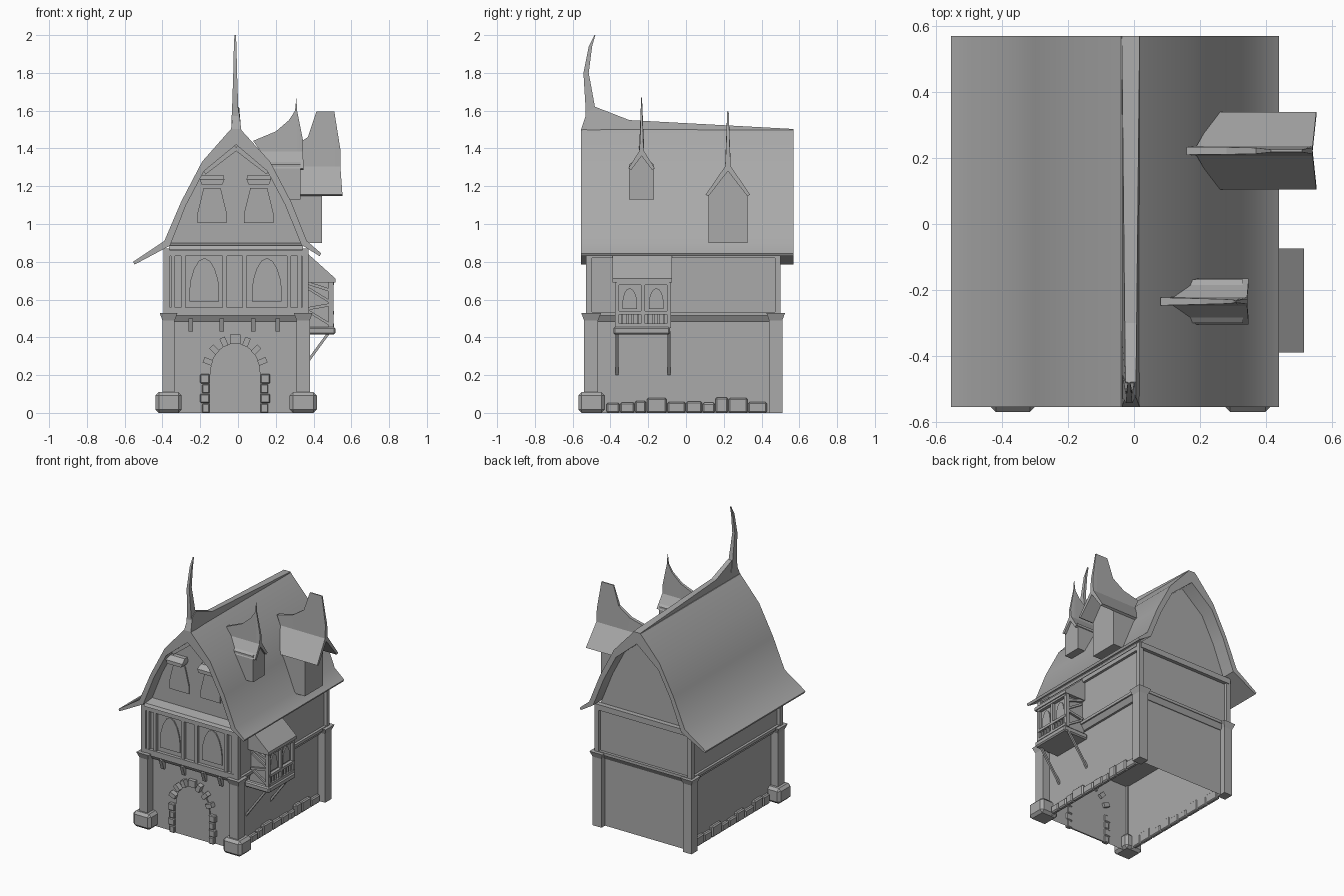
import bpy, bmesh, math, random
from mathutils import Vector, Matrix

random.seed(4)
cube = bpy.data.objects.get("Cube")
if cube:
    bpy.data.objects.remove(cube, do_unlink=True)

GREY = bpy.data.materials.new("plain grey")
GREY.use_nodes = True
GREY.diffuse_color = (0.4, 0.4, 0.4, 1)
GREY.node_tree.nodes["Principled BSDF"].inputs["Base Color"].default_value = (0.4, 0.4, 0.4, 1)
CX = -0.01  # centre line of the house


def finish(name, bm, smooth=None, bevel=0):
    bmesh.ops.recalc_face_normals(bm, faces=bm.faces)
    if bevel:
        bmesh.ops.bevel(bm, geom=bm.edges[:], offset=bevel, segments=1, affect='EDGES')
    me = bpy.data.meshes.new(name)
    bm.to_mesh(me)
    bm.free()
    me.materials.append(GREY)
    ob = bpy.data.objects.new(name, me)
    bpy.context.collection.objects.link(ob)
    if smooth:
        bpy.ops.object.select_all(action='DESELECT')
        ob.select_set(True)
        bpy.context.view_layer.objects.active = ob
        bpy.ops.object.shade_smooth_by_angle(angle=math.radians(smooth))
    return ob


def loft(name, rings, smooth=None, bevel=0, open_start=False):
    """Skin a list of equal-length closed rings and cap the ends."""
    bm = bmesh.new()
    vs = [[bm.verts.new(p) for p in r] for r in rings]
    n = len(vs[0])
    for a, b in zip(vs, vs[1:]):
        for i in range(n):
            j = (i + 1) % n
            bm.faces.new((a[i], a[j], b[j], b[i]))
    if not open_start:
        bm.faces.new(vs[0])
    bm.faces.new(vs[-1])
    return finish(name, bm, smooth, bevel)


def rect(x, y, z, grow=0):
    (x0, x1), (y0, y1) = x, y
    x0, y0, x1, y1 = x0 - grow, y0 - grow, x1 + grow, y1 + grow
    return [(x0, y0, z), (x1, y0, z), (x1, y1, z), (x0, y1, z)]


def box(name, x, y, z, flare=0, bevel=0, open_bottom=False):
    return loft(name, [rect(x, y, z[0]), rect(x, y, z[1], flare)], bevel=bevel, open_start=open_bottom)


def prism(name, pts, axis, a, b, smooth=None):
    """Extrude a (u, z) outline along x or y."""
    if axis == 'y':
        rings = [[(u, d, z) for u, z in pts] for d in (a, b)]
    else:
        rings = [[(d, u, z) for u, z in pts] for d in (a, b)]
    return loft(name, rings, smooth)


def bar(name, p, q, w, h=None):
    """Square beam between two points."""
    p, q = Vector(p), Vector(q)
    bm = bmesh.new()
    bmesh.ops.create_cube(bm, size=1)
    rot = (q - p).to_track_quat('Z', 'Y').to_matrix().to_4x4()
    size = Matrix.Diagonal((w, h or w, (q - p).length, 1))
    bm.transform(Matrix.Translation((p + q) / 2) @ rot @ size)
    return finish(name, bm)


def arch(c, half, z0, zs, z1, power=1.0):
    """Arched outline: straight sides up to zs, closing at z1."""
    pts = [(c - half, z0), (c + half, z0)]
    for i in range(9):
        t = math.pi * i / 8
        pts.append((c + half * math.cos(t), zs + (z1 - zs) * math.sin(t) ** power))
    return pts


# Ground floor walls, open underneath
box("lower_walls", (-0.345, 0.325), (-0.48, 0.47), (0, 0.5), open_bottom=True)
box("jetty_band", (-0.36, 0.34), (-0.49, 0.475), (0.48, 0.515), 0.02)
box("jetty_top", (-0.39, 0.37), (-0.525, 0.50), (0.515, 0.535))

# Corner posts with caps, and footings at the front
for side, x in (("right", (-0.40, -0.335)), ("left", (0.31, 0.38))):
    for end, y in (("front", (-0.54, -0.465)), ("back", (0.44, 0.51))):
        tag = f"{end}_{side}"
        box(tag + "_post", x, y, (0, 0.5))
        box(tag + "_post_cap", x, y, (0.49, 0.53), 0.015)
        ux = (-0.395, -0.36) if x[0] < 0 else (0.34, 0.372)
        uy = (-0.53, -0.497) if y[0] < 0 else (0.47, 0.50)
        box(tag + "_upper_post", ux, uy, (0.53, 0.87))
    fx = (x[0] - 0.037, x[1] + 0.037)
    box(f"front_{side}_footing", fx, (-0.57, -0.43), (0, 0.11), bevel=0.018)

# Door with a stone surround
prism("door", arch(CX - 0.005, 0.135, 0, 0.2, 0.37, 0.85), 'y', -0.489, -0.479)
for s in (-1, 1):
    for i in range(4):
        w = 0.05 if i % 2 else 0.04
        c = CX - 0.005 + s * (0.135 + w / 2)
        box("door_stone", (c - w / 2, c + w / 2), (-0.505, -0.475), (i * 0.052, i * 0.052 + 0.049), bevel=0.005)
for i in range(1, 8):
    t = math.pi * i / 8
    d = Vector((math.cos(t), 0, math.sin(t)))
    c = Vector((CX - 0.005 + 0.156 * d.x, -0.49, 0.2 + 0.19 * d.z))
    bar("door_arch_stone", c - d * 0.024, c + d * 0.024, 0.055, 0.03)

# Stone course along both long walls
for x in ((0.32, 0.35), (-0.37, -0.34)):
    y = -0.42
    while y < 0.38:
        w = random.uniform(0.055, 0.11)
        box("plinth_stone", x, (y, min(y + w, 0.43)), (0, random.uniform(0.05, 0.085)), bevel=0.008)
        y += w + 0.003

# Brackets beneath the front overhang
for x in (-0.25, -0.085, 0.08, 0.21):
    prism("jetty_bracket", [(-0.48, 0.43), (-0.495, 0.43), (-0.52, 0.5), (-0.48, 0.5)], 'x', x - 0.012, x + 0.012)

# Upper floor with timber framing
box("upper_walls", (-0.372, 0.352), (-0.505, 0.48), (0.53, 0.87))
for x in (-0.345, -0.29, -0.07, 0.035, 0.27, 0.325):
    box("front_stud", (x - 0.011, x + 0.011), (-0.525, -0.5), (0.54, 0.86))
for z in (0.545, 0.845):
    box("front_rail", (-0.38, 0.36), (-0.528, -0.5), (z - 0.014, z + 0.014))
for x in ((-0.39, -0.365), (0.345, 0.37)):
    box("side_rail", x, (-0.5, 0.48), (0.82, 0.85))
box("back_rail", (-0.38, 0.36), (0.47, 0.505), (0.83, 0.87))
prism("front_ledge", [(-0.54, 0.865), (-0.53, 0.885), (-0.45, 0.9), (-0.45, 0.865)], 'x', -0.365, 0.345)
for c in (-0.178, 0.153):
    prism("upper_window", arch(c, 0.078, 0.59, 0.66, 0.82, 1.3), 'y', -0.513, -0.504)

# Main roof: curved outer skin and thinner inner line, then the gable body
outer = [(-0.555, 0.80), (-0.39, 0.91), (-0.30, 1.12), (-0.19, 1.33), (-0.04, 1.5),
         (0.015, 1.5), (0.17, 1.33), (0.28, 1.12), (0.365, 0.91), (0.44, 0.845)]
inner = [(0.432, 0.83), (0.335, 0.89), (0.25, 1.10), (0.155, 1.28), (CX, 1.42),
         (-0.18, 1.28), (-0.275, 1.10), (-0.36, 0.885), (-0.548, 0.785)]
prism("main_roof", outer + inner, 'y', -0.555, 0.57, smooth=38)
prism("gable_walls", [(0.345, 0.86)] + inner[1:8] + [(-0.37, 0.86)], 'y', -0.46, 0.47)
for s in (-1, 1):
    bar("gable_brace", (CX + s * 0.17, -0.47, 1.275), (CX, -0.47, 1.405), 0.03, 0.03)

# Gable windows with small hoods
for c in (-0.137, 0.11):
    prism("gable_window", [(c - 0.077, 1.005), (c + 0.077, 1.005), (c + 0.077, 1.06), (c + 0.045, 1.19),
                           (c - 0.045, 1.19), (c - 0.077, 1.06)], 'y', -0.469, -0.459)
    loft("gable_window_hood", [rect((c - 0.055, c + 0.055), (-0.525, -0.45), 1.21),
                               rect((c - 0.065, c + 0.065), (-0.525, -0.45), 1.235),
                               rect((c - 0.06, c + 0.06), (-0.49, -0.45), 1.26)])

# Ridge cap sweeping up toward the front
ridge = [(0.57, 0.027, 1.503), (-0.3, 0.018, 1.55), (-0.48, 0.016, 1.62), (-0.525, 0.016, 1.59), (-0.555, 0.027, 1.502)]
loft("ridge_cap", [[(CX - 0.03, y, 1.46), (CX - w, y, z), (CX + w, y, z), (CX + 0.03, y, 1.46)] for y, w, z in ridge])

# Curved finial horn
horn = [(1.54, -0.53, -0.46, 0.02), (1.62, -0.532, -0.482, 0.016), (1.8, -0.543, -0.515, 0.01),
        (1.94, -0.515, -0.497, 0.007), (2.0, -0.484, -0.48, 0.004)]
loft("roof_horn", [rect((CX - 0.005 - w, CX - 0.005 + w), (a, b), z) for z, a, b, w in horn], smooth=30)


# Dormers: body, then a swept roof with a narrow upturned fin
def dormer(name, yc, body, front, eave, shoulder, stations):
    half, z0, xb = body
    prism(name + "_body", [(yc - half, z0), (yc + half, z0), (yc + half, eave[1] + 0.02),
                           (yc, shoulder[1] - 0.02), (yc - half, eave[1] + 0.02)], 'x', 0.15, xb)
    we, ze = eave
    ws, zs = shoulder
    rings = []
    for xe, xs, xt, zt, wt in stations:
        rings.append([(xe, yc - we, ze), (xs, yc - ws, zs), (xt, yc - wt, zt), (xt, yc + wt, zt),
                      (xs, yc + ws, zs), (xe, yc + we, ze), (xe, yc + we - 0.015, ze - 0.008),
                      (xs, yc, zs - 0.025), (xe, yc - we + 0.015, ze - 0.008)])
    loft(name + "_roof", rings)


dormer("small_dormer", -0.235, (0.066, 1.13, 0.33), 0.35, (0.07, 1.295), (0.013, 1.385),
       [(0.18, 0.12, 0.08, 1.44, 0.012), (0.23, 0.2, 0.2, 1.49, 0.009), (0.28, 0.27, 0.27, 1.55, 0.007),
        (0.31, 0.3, 0.302, 1.6, 0.005), (0.325, 0.315, 0.309, 1.67, 0.002), (0.335, 0.325, 0.313, 1.6, 0.004),
        (0.348, 0.343, 0.345, 1.44, 0.008)])
dormer("large_dormer", 0.222, (0.103, 0.90, 0.445), 0.55, (0.118, 1.155), (0.015, 1.305),
       [(0.25, 0.19, 0.16, 1.37, 0.012), (0.33, 0.3, 0.28, 1.40, 0.011), (0.39, 0.37, 0.37, 1.46, 0.009),
        (0.43, 0.41, 0.415, 1.595, 0.004), (0.52, 0.51, 0.51, 1.595, 0.004), (0.553, 0.542, 0.542, 1.395, 0.01)])

# Side bay: body, sloping roof, tray and framing
Y0, Y1 = -0.365, -0.09
box("bay_body", (0.34, 0.485), (Y0 + 0.01, Y1 - 0.01), (0.45, 0.7))
prism("bay_roof", [(0.35, 0.845), (0.375, 0.838), (0.515, 0.712), (0.515, 0.69), (0.35, 0.69)], 'y', -0.39, -0.075)
box("bay_floor", (0.32, 0.515), (-0.385, -0.085), (0.415, 0.455), bevel=0.008)
for y in (Y0, (Y0 + Y1) / 2, Y1):
    box("bay_post", (0.48, 0.505), (y - 0.011, y + 0.011), (0.45, 0.7))
for z in (0.465, 0.53, 0.685):
    box("bay_rail", (0.48, 0.508), (Y0, Y1), (z - 0.009, z + 0.009))
for i in range(1, 10):
    y = Y0 + (Y1 - Y0) * i / 10
    box("bay_baluster", (0.48, 0.5), (y - 0.005, y + 0.005), (0.46, 0.53))
for c in (-0.298, -0.157):
    prism("bay_window", arch(c, 0.038, 0.55, 0.59, 0.66, 1.2), 'x', 0.484, 0.493)
for y in (Y0, Y1):
    bar("bay_side_rail", (0.36, y, 0.69), (0.5, y, 0.645), 0.016)
    bar("bay_side_rail", (0.36, y, 0.55), (0.5, y, 0.575), 0.016)
    bar("bay_side_brace", (0.37, y, 0.66), (0.5, y, 0.58), 0.014)
    bar("bay_side_brace", (0.37, y, 0.54), (0.5, y, 0.46), 0.014)
    bar("bay_strut", (0.32, y, 0.205), (0.485, y, 0.43), 0.014)
